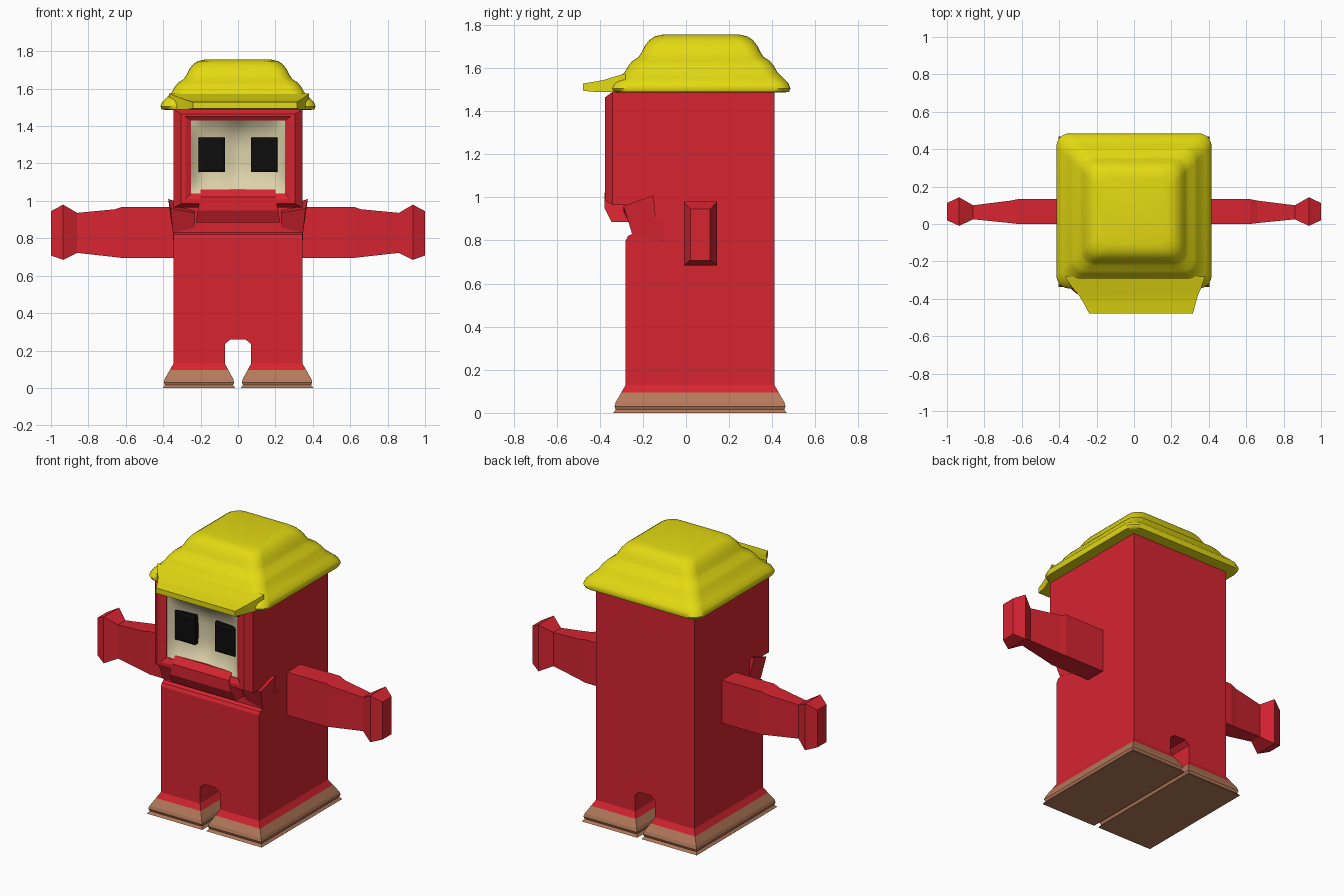
import bpy, bmesh, math

if "Cube" in bpy.data.objects:
    bpy.data.objects.remove(bpy.data.objects["Cube"])


def material(name, r, g, b):
    m = bpy.data.materials.new(name)
    m.diffuse_color = (r, g, b, 1)
    m.use_nodes = True
    m.node_tree.nodes["Principled BSDF"].inputs["Base Color"].default_value = m.diffuse_color
    return m


RED = material("red", 0.68, 0.018, 0.03)
YELLOW = material("yellow", 0.77, 0.70, 0.006)
CREAM = material("cream", 0.72, 0.64, 0.40)
BLACK = material("black", 0.004, 0.004, 0.004)
TAN = material("tan", 0.46, 0.195, 0.105)


def finish(bm, name, mats, smooth=None, recalc=True):
    if recalc:
        bmesh.ops.recalc_face_normals(bm, faces=bm.faces)
    me = bpy.data.meshes.new(name)
    bm.to_mesh(me)
    bm.free()
    ob = bpy.data.objects.new(name, me)
    bpy.context.collection.objects.link(ob)
    for m in mats:
        me.materials.append(m)
    if smooth:
        bpy.ops.object.select_all(action='DESELECT')
        ob.select_set(True)
        bpy.context.view_layer.objects.active = ob
        bpy.ops.object.shade_smooth_by_angle(angle=math.radians(smooth))
    return ob


def loft(rings, ends=(True, True), cyclic=False):
    """Skin a list of equal-length point rings."""
    bm = bmesh.new()
    vs = [[bm.verts.new(p) for p in ring] for ring in rings]
    n = len(vs[0])
    pairs = list(zip(vs, vs[1:])) + ([(vs[-1], vs[0])] if cyclic else [])
    for a, b in pairs:
        for i in range(n):
            j = (i + 1) % n
            bm.faces.new((a[i], a[j], b[j], b[i]))
    if not cyclic:
        if ends[0]:
            bm.faces.new(vs[0])
        if ends[1]:
            bm.faces.new(vs[-1])
    return bm


def rect_z(x0, x1, y0, y1, z):
    return [(x0, y0, z), (x1, y0, z), (x1, y1, z), (x0, y1, z)]


def rect_y(x0, x1, z0, z1, y):
    return [(x0, y, z0), (x1, y, z0), (x1, y, z1), (x0, y, z1)]


def rect_x(y0, y1, z0, z1, x):
    return [(x, y0, z0), (x, y1, z0), (x, y1, z1), (x, y0, z1)]


W, FRONT, BACK = 0.345, -0.28, 0.41

# Torso: front outline with the slot between the legs
half = [(0.04, 0.26), (0.07, 0.235), (0.07, 0.13), (W, 0.13), (W, 0.8)]
outline = half + [(-x, z) for x, z in reversed(half)]
finish(loft([[(x, y, z) for x, z in outline] for y in (FRONT, BACK)]),
       "torso", [RED])

# Head block: side outline, neck set back above the torso edge
side = [(FRONT, 0.8), (-0.27, 0.82), (-0.25, 0.83), (-0.25, 1.49),
        (BACK, 1.49), (BACK, 0.8)]
finish(loft([[(x, y, z) for y, z in side] for x in (-W, W)]),
       "head_block", [RED])

# Face frame: bevelled rectangular hood opening
frame = [(W, 0.965, 1.49, -0.24), (W, 0.965, 1.49, -0.34),
         (0.305, 0.985, 1.465, -0.375), (0.28, 1.01, 1.45, -0.375),
         (0.25, 1.04, 1.43, -0.36), (0.25, 1.04, 1.43, -0.24)]
finish(loft([rect_y(-w, w, a, b, y) for w, a, b, y in frame], cyclic=True),
       "face_frame", [RED])

# Face: concave panel with a valley down the middle
bm = bmesh.new()
N = 20
grid = []
for j in range(N + 1):
    row = []
    for i in range(N + 1):
        u, v = 2 * i / N - 1, 2 * j / N - 1
        f = (1 - u ** 6) * (1 - abs(v) ** 3)
        y = -0.355 + f * (0.05 + 0.024 * math.exp(-(u / 0.26) ** 2))
        row.append(bm.verts.new((0.25 * u, y, 1.235 + 0.195 * v)))
    grid.append(row)
for j in range(N):
    for i in range(N):
        bm.faces.new((grid[j][i], grid[j][i + 1],
                      grid[j + 1][i + 1], grid[j + 1][i]))
finish(bm, "face", [CREAM], smooth=60, recalc=False)

# Chin: sloped tray below the face
chin = [(0.225, -0.345, 0.885), (0.215, -0.378, 0.95),
        (0.2, -0.378, 1.02), (0.2, -0.345, 1.06)]
finish(loft([rect_z(-w, w, y, -0.24, z) for w, y, z in chin]), "chin", [RED])

flap = [(-0.29, 0.96), (-0.15, 1.01), (-0.14, 0.89),
        (-0.1, 0.89), (-0.1, 0.79), (-0.25, 0.83)]
arm = [(0.33, 0, 0.133, 0.695, 0.968), (0.62, 0, 0.133, 0.695, 0.968),
       (0.66, 0.005, 0.125, 0.70, 0.955), (0.86, 0.025, 0.1, 0.722, 0.936),
       (0.935, -0.01, 0.143, 0.685, 0.98), (1.0, 0.02, 0.112, 0.708, 0.945)]
foot = [(0, 0.058), (0.015, 0.046), (0.03, 0.052), (0.05, 0.046),
        (0.095, 0.02), (0.13, 0)]

for s, tag in ((-1, "left"), (1, "right")):
    # Eye: bevelled block sitting in the face
    eye = [(0, -0.285), (0, -0.332), (0.012, -0.337)]
    finish(loft([rect_y(s * 0.14 - 0.07 + d, s * 0.14 + 0.07 - d,
                        1.155 + d, 1.34 - d, y) for d, y in eye]),
           tag + "_eye", [BLACK])

    # Collar flap wrapping the corner under the head
    outer = [(s * max(0.348, 0.33 + (z - 0.83) * 0.24), y, z) for y, z in flap]
    inner = [(s * 0.23, y, 0.9 + (z - 0.9) * 0.6) for y, z in flap]
    finish(loft([inner, outer]), tag + "_collar_flap", [RED])

    # Arm with flared hand
    finish(loft([rect_x(a, b, c, d, s * x) for x, a, b, c, d in arm]),
           tag + "_arm", [RED])

    # Foot: stepped flare, tan below and red above
    rings = [rect_z(s * (0.07 - g * 0.95), s * (W + g),
                    FRONT - g, BACK + g, z) for z, g in foot]
    bm = loft(rings, ends=(True, False))
    for f in bm.faces:
        f.material_index = 1 if f.calc_center_median().z < 0.095 else 0
    finish(bm, tag + "_foot", [RED, TAN])


# Cap: stacked rounded squares
def rounded_square(h, z, r=0.07, cy=0.07, seg=5):
    pts = []
    for k, (sx, sy) in enumerate(((1, 1), (-1, 1), (-1, -1), (1, -1))):
        for i in range(seg + 1):
            t = math.pi / 2 * (k + i / seg)
            pts.append((sx * (h - r) + r * math.cos(t),
                        cy + sy * (h - r) + r * math.sin(t), z))
    return pts


cap = [(0.39, 1.487), (0.408, 1.49), (0.415, 1.505), (0.405, 1.53),
       (0.38, 1.555), (0.355, 1.58), (0.338, 1.61), (0.32, 1.632),
       (0.29, 1.652), (0.275, 1.675), (0.26, 1.705), (0.24, 1.73),
       (0.215, 1.747), (0.18, 1.755)]
finish(loft([rounded_square(h, z) for h, z in cap]), "cap", [YELLOW], smooth=50)

# Cap brim over the face, slightly lopsided
brim = [(-0.28, -0.37, 0.38, 1.488, 1.575), (-0.34, -0.33, 0.36, 1.488, 1.558),
        (-0.38, -0.295, 0.342, 1.488, 1.545), (-0.43, -0.265, 0.328, 1.49, 1.536),
        (-0.478, -0.24, 0.315, 1.495, 1.528)]
finish(loft([rect_y(a, b, c, d, y) for y, a, b, c, d in brim]),
       "cap_brim", [YELLOW], smooth=40)
